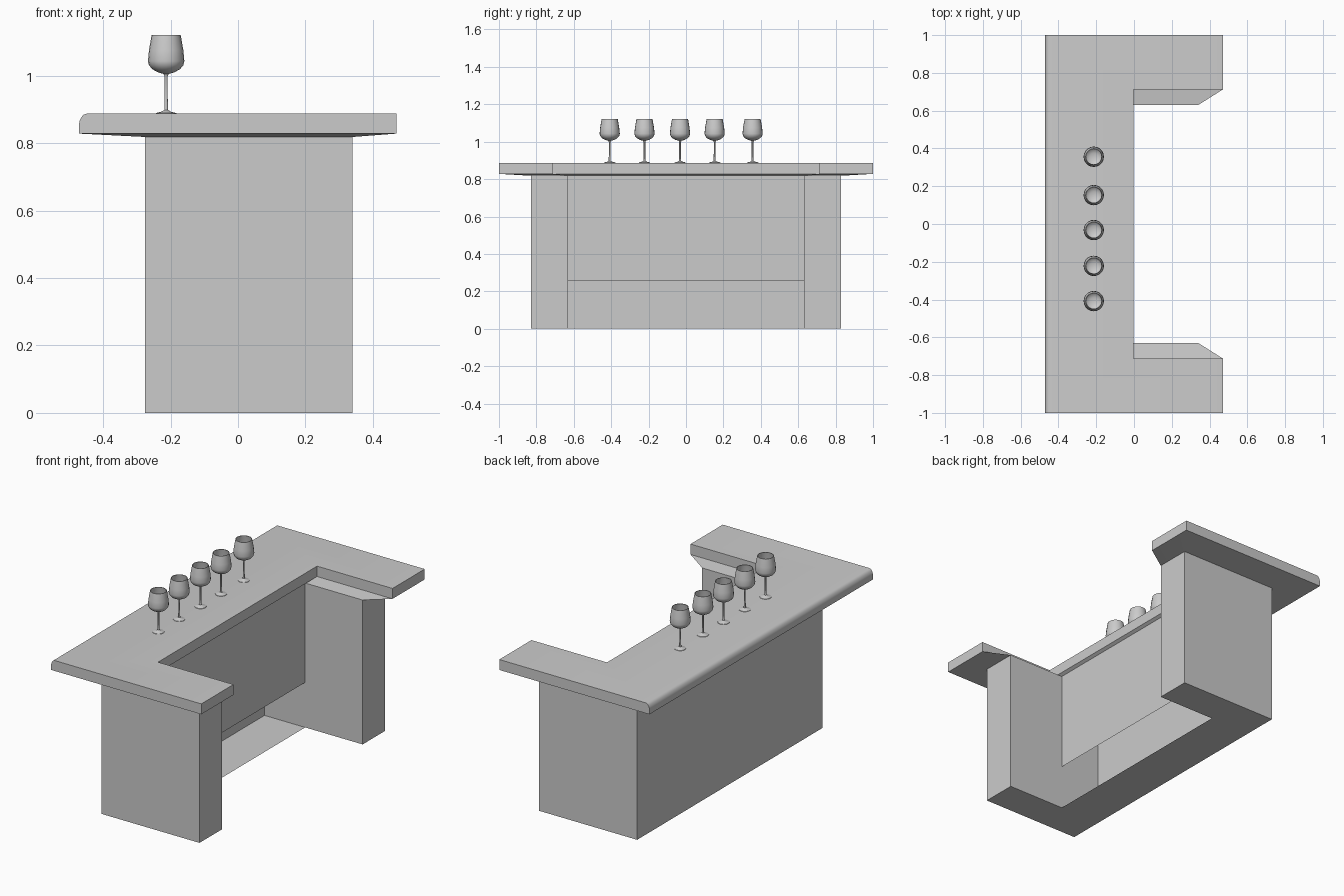
import bpy, bmesh, math

if "Cube" in bpy.data.objects:
    bpy.data.objects.remove(bpy.data.objects["Cube"])

grey = bpy.data.materials.new("plain grey")
grey.diffuse_color = (0.6, 0.6, 0.6, 1)
grey.use_nodes = True
grey.node_tree.nodes["Principled BSDF"].inputs["Base Color"].default_value = grey.diffuse_color


def finish(name, bm, smooth=True, recalc=False):
    if recalc:
        bmesh.ops.recalc_face_normals(bm, faces=bm.faces)
    me = bpy.data.meshes.new(name)
    bm.to_mesh(me)
    bm.free()
    me.materials.append(grey)
    ob = bpy.data.objects.new(name, me)
    bpy.context.collection.objects.link(ob)
    if smooth:
        bpy.ops.object.select_all(action='DESELECT')
        ob.select_set(True)
        bpy.context.view_layer.objects.active = ob
        bpy.ops.object.shade_smooth_by_angle(angle=math.radians(35))
    return ob


def u_outline(x0, x1, xin, yout, yin, z):
    """Counter-clockwise U-shaped ring, open toward +x."""
    half = [(x0, -yout), (x1, -yout), (x1, -yin), (xin, -yin)]
    return [(x, y, z) for x, y in half] + [(x, -y, z) for x, y in reversed(half)]


def loft(bm, rings):
    vs = [[bm.verts.new(p) for p in r] for r in rings]
    n = len(vs[0])
    for a, b in zip(vs, vs[1:]):
        for i in range(n):
            j = (i + 1) % n
            bm.faces.new((a[i], a[j], b[j], b[i]))
    return vs


# Countertop: shallow sloped underside, slab, and rounded customer edge
TOP = 0.887
bm = bmesh.new()
rings = [u_outline(-0.275, 0.34, -0.02, 0.83, 0.63, 0.818)]
for x, z in [(-0.471, 0.828), (-0.471, 0.858), (-0.469, 0.868),
             (-0.464, 0.877), (-0.458, 0.884), (-0.449, TOP)]:
    rings.append(u_outline(x, 0.47, -0.003, 1.0, 0.712, z))
vs = loft(bm, rings)
bm.faces.new(vs[-1])
finish("countertop", bm)

# Base: hollow U-shaped cabinet with an open slot low on the inner panel
H, SLOT = 0.818, 0.255
bm = bmesh.new()


def wall(x0, y0, x1, y1, z0=0.0, z1=H):
    bm.faces.new([bm.verts.new(p) for p in
                  ((x0, y0, z0), (x1, y1, z0), (x1, y1, z1), (x0, y0, z1))])


wall(-0.275, 0.83, -0.275, -0.83)             # outer panel
wall(-0.275, -0.83, 0.34, -0.83)              # end panels
wall(0.34, 0.83, -0.275, 0.83)
wall(0.34, -0.83, 0.34, -0.63)                # leg ends
wall(0.34, 0.63, 0.34, 0.83)
wall(0.34, -0.63, -0.275, -0.63)              # leg inner sides
wall(-0.275, 0.63, 0.34, 0.63)
wall(-0.02, -0.63, -0.02, 0.63, SLOT, H)      # inner panel above the slot
floor = u_outline(-0.275, 0.34, -0.02, 0.83, 0.63, 0.0)
bm.faces.new([bm.verts.new(p) for p in reversed(floor)])
bmesh.ops.remove_doubles(bm, verts=bm.verts, dist=0.0001)
finish("base_cabinet", bm, smooth=False)

# Wine glasses: lathe profile (radius, height), outside then inside of bowl
profile = [(0.031, 0.886), (0.030, 0.889), (0.014, 0.893), (0.0055, 0.898),
           (0.0045, 0.94), (0.0045, 0.998), (0.008, 1.005), (0.025, 1.010),
           (0.041, 1.019), (0.051, 1.031), (0.054, 1.043), (0.051, 1.075),
           (0.043, 1.121), (0.040, 1.121), (0.048, 1.075), (0.051, 1.044),
           (0.047, 1.032), (0.037, 1.021), (0.020, 1.013)]
SEG = 20
for k, y in enumerate([-0.408, -0.222, -0.032, 0.153, 0.356]):
    bm = bmesh.new()
    rings = [[(-0.213 + r * math.cos(2 * math.pi * i / SEG),
               y + r * math.sin(2 * math.pi * i / SEG), z) for i in range(SEG)]
             for r, z in profile]
    vs = loft(bm, rings)
    bm.faces.new(list(reversed(vs[0])))
    bm.faces.new(vs[-1])
    finish(f"wine_glass_{k + 1}", bm)
